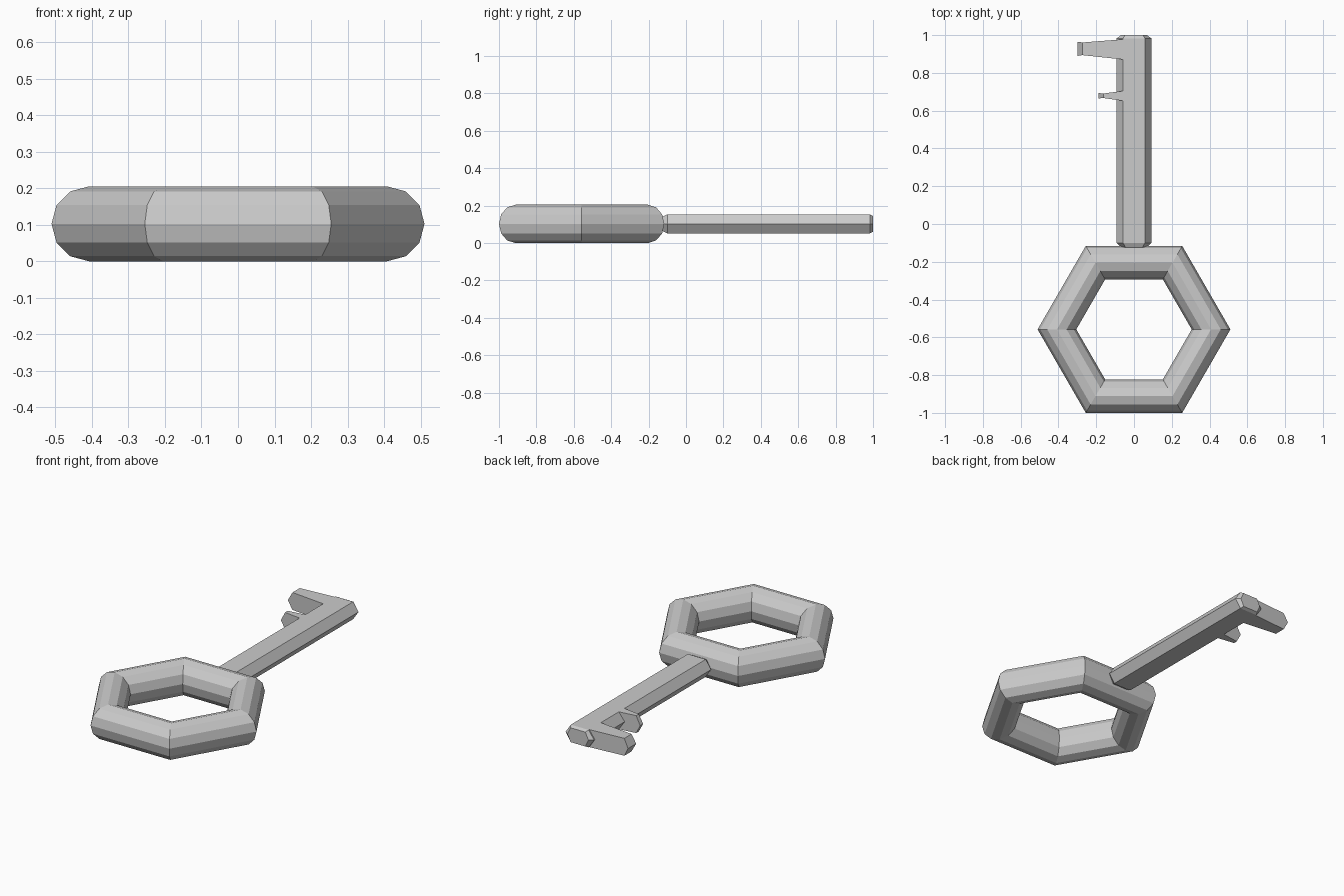
import bpy
import bmesh

cube = bpy.data.objects.get("Cube")
if cube:
    bpy.data.objects.remove(cube, do_unlink=True)

MID = 0.1025   # height of the centre plane
HALF = 0.051   # half thickness of shaft and teeth

grey = bpy.data.materials.new("plain_grey")
grey.use_nodes = True
grey.diffuse_color = (0.6, 0.6, 0.6, 1)
grey.node_tree.nodes["Principled BSDF"].inputs["Base Color"].default_value = (0.6, 0.6, 0.6, 1)


def loft(name, loops):
    """Join matching closed loops of points with quads and cap both ends."""
    bm = bmesh.new()
    rings = [[bm.verts.new(p) for p in loop] for loop in loops]
    for a, b in zip(rings, rings[1:]):
        for i in range(len(a)):
            j = (i + 1) % len(a)
            bm.faces.new((a[i], a[j], b[j], b[i]))
    bm.faces.new(rings[0])
    bm.faces.new(rings[-1][::-1])
    bmesh.ops.recalc_face_normals(bm, faces=bm.faces)
    mesh = bpy.data.meshes.new(name)
    bm.to_mesh(mesh)
    bm.free()
    obj = bpy.data.objects.new(name, mesh)
    obj.data.materials.append(grey)
    bpy.context.collection.objects.link(obj)
    return obj


# Six-sided handle ring with a twelve-sided tube
bpy.ops.mesh.primitive_torus_add(major_segments=6, minor_segments=12,
                                 major_radius=0.408, minor_radius=MID,
                                 location=(0, -0.558, MID))
ring = bpy.context.object
ring.name = "handle_ring"
ring.data.materials.append(grey)


# Hexagonal shaft, narrowed at both ends
def hexagon(y, wide, flat, half):
    return [(x, y, MID + z) for x, z in
            ((wide, 0), (flat, half), (-flat, half),
             (-wide, 0), (-flat, -half), (flat, -half))]


loft("shaft", [hexagon(-0.15, 0.065, 0.045, 0.038),
               hexagon(-0.125, 0.065, 0.045, 0.038),
               hexagon(-0.1, 0.0925, 0.058, HALF),
               hexagon(0.983, 0.0925, 0.058, HALF),
               hexagon(1.0, 0.068, 0.048, 0.042)])


# Teeth with a ridged tip, tapering away from the shaft
def tooth(name, tip, bevel, root_y, tip_y, inset):
    loops = []
    for side in (0, 1):
        y_root, y_tip = root_y[side], tip_y[side]
        y_flat = y_tip + (inset if side == 0 else -inset)
        loops.append([(-0.03, y_root, MID + HALF),
                      (tip + bevel, y_flat, MID + HALF),
                      (tip, y_tip, MID),
                      (tip + bevel, y_flat, MID - HALF),
                      (-0.03, y_root, MID - HALF)])
    return loft(name, loops)


tooth("large_tooth", -0.3, 0.027, (0.868, 0.98), (0.89, 0.965), 0.004)
tooth("small_tooth", -0.188, 0.027, (0.648, 0.708), (0.665, 0.693), 0.002)
